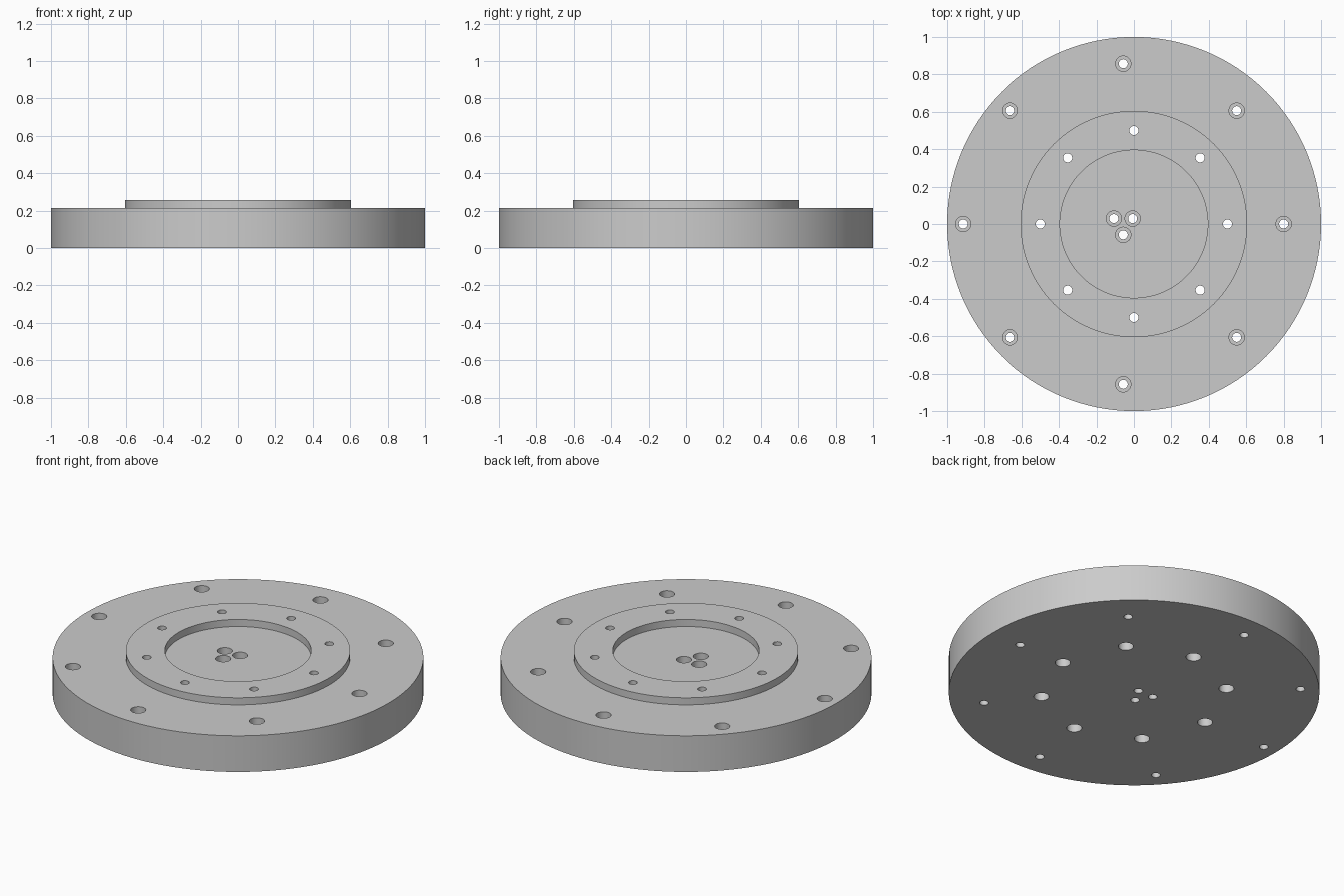
import bpy, bmesh, math

if "Cube" in bpy.data.objects:
    bpy.data.objects.remove(bpy.data.objects["Cube"])

HOLE_R, BORE_R, BORE_DEPTH = 0.024, 0.041, 0.055
PLATE_TOP, RING_TOP = 0.215, 0.257

steel = bpy.data.materials.new("steel_grey")
steel.diffuse_color = (0.6, 0.6, 0.6, 1)
steel.use_nodes = True
steel.node_tree.nodes["Principled BSDF"].inputs["Base Color"].default_value = steel.diffuse_color


def revolve(bm, profile, steps, x=0.0, y=0.0):
    """Turn an (r, z) profile that starts and ends on the axis into a solid."""
    rings = []
    for r, z in profile:
        n = 1 if r == 0 else steps
        rings.append([bm.verts.new((x + r * math.cos(2 * math.pi * i / steps),
                                    y + r * math.sin(2 * math.pi * i / steps), z))
                      for i in range(n)])
    for a, b in zip(rings, rings[1:]):
        if len(a) == 1:
            bm.faces.new(b[::-1])
        elif len(b) == 1:
            bm.faces.new(a)
        else:
            for i in range(steps):
                j = (i + 1) % steps
                bm.faces.new((a[i], a[j], b[j], b[i]))


def finish(bm, name):
    bmesh.ops.recalc_face_normals(bm, faces=bm.faces)
    mesh = bpy.data.meshes.new(name)
    bm.to_mesh(mesh)
    bm.free()
    mesh.materials.append(steel)
    obj = bpy.data.objects.new(name, mesh)
    bpy.context.collection.objects.link(obj)
    return obj


# Round flange with a raised locating ring around a shallow recess
bm = bmesh.new()
revolve(bm, [(0, 0), (1, 0), (1, PLATE_TOP), (0.605, PLATE_TOP), (0.605, RING_TOP),
             (0.395, RING_TOP), (0.395, PLATE_TOP), (0, PLATE_TOP)], 128)
flange = finish(bm, "flange_plate")

# Stepped cutters for the bolt holes
step_top = PLATE_TOP - BORE_DEPTH
top_bored = [(0, -0.1), (HOLE_R, -0.1), (HOLE_R, step_top), (BORE_R, step_top),
             (BORE_R, 0.4), (0, 0.4)]
bottom_bored = [(0, -0.1), (BORE_R, -0.1), (BORE_R, BORE_DEPTH), (HOLE_R, BORE_DEPTH),
                (HOLE_R, 0.4), (0, 0.4)]
bm = bmesh.new()


def hole_circle(profile, count, radius, cx, start):
    for k in range(count):
        a = math.radians(start) + 2 * math.pi * k / count
        revolve(bm, profile, 32, cx + radius * math.cos(a), radius * math.sin(a))


hole_circle(top_bored, 8, 0.857, -0.057, 0)      # outer bolt circle
hole_circle(bottom_bored, 8, 0.5, 0, 0)          # ring bolts, bored from below
hole_circle(top_bored, 3, 0.058, -0.057, 30)     # central group of three
cutter = finish(bm, "hole_cutter")
cutter.hide_render = True
cutter.hide_viewport = True

cut = flange.modifiers.new("bolt_holes", "BOOLEAN")
cut.operation = "DIFFERENCE"
cut.solver = "EXACT"
cut.object = cutter

# Bake the holes, then smooth the round walls while keeping edges crisp
bpy.context.view_layer.objects.active = flange
flange.select_set(True)
bpy.ops.object.modifier_apply(modifier=cut.name)
bpy.data.objects.remove(cutter)
bpy.ops.object.shade_smooth_by_angle(angle=math.radians(30))
